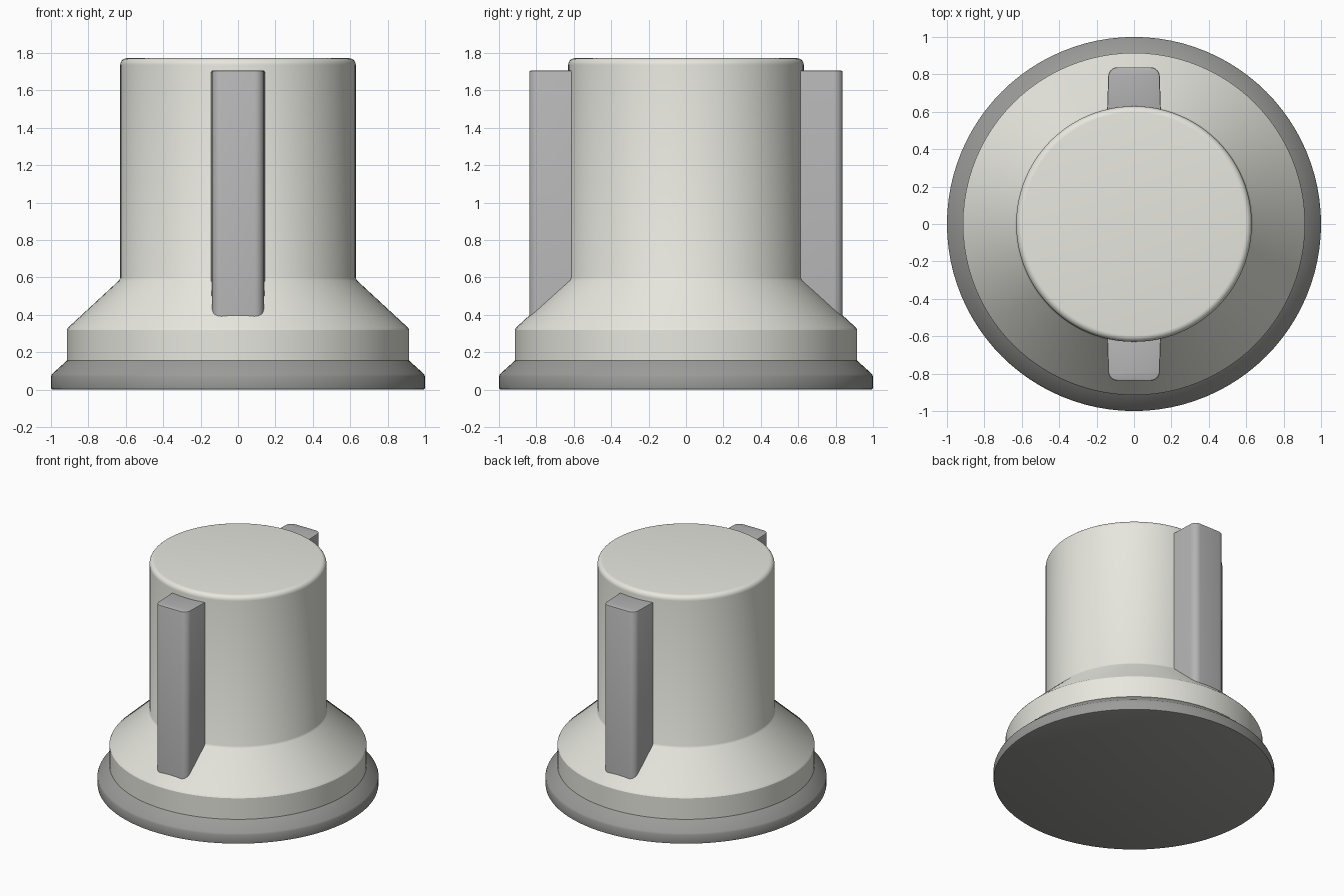
import bpy, bmesh, math

if "Cube" in bpy.data.objects:
    bpy.data.objects.remove(bpy.data.objects["Cube"])

SEG = 96


def material(name, v):
    m = bpy.data.materials.new(name)
    m.diffuse_color = (*v, 1)
    m.use_nodes = True
    m.node_tree.nodes["Principled BSDF"].inputs["Base Color"].default_value = m.diffuse_color
    return m


def finish(name, bm, mat, angle):
    bmesh.ops.recalc_face_normals(bm, faces=bm.faces)
    me = bpy.data.meshes.new(name)
    bm.to_mesh(me)
    bm.free()
    ob = bpy.data.objects.new(name, me)
    bpy.context.collection.objects.link(ob)
    if mat:
        me.materials.append(mat)
    bpy.ops.object.select_all(action='DESELECT')
    ob.select_set(True)
    bpy.context.view_layer.objects.active = ob
    bpy.ops.object.shade_smooth_by_angle(angle=math.radians(angle))
    return ob


def lathe(name, profile, mat=None):
    bm = bmesh.new()
    rings = [[bm.verts.new((r * math.cos(2 * math.pi * i / SEG),
                            r * math.sin(2 * math.pi * i / SEG), z))
              for i in range(SEG)] for r, z in profile]
    for a, b in zip(rings, rings[1:]):
        for i in range(SEG):
            j = (i + 1) % SEG
            bm.faces.new((a[i], a[j], b[j], b[i]))
    bm.faces.new(rings[0])
    bm.faces.new(rings[-1])
    return finish(name, bm, mat, 28)


def rib(name, side, mat):
    # Tapered bar with rounded outer corners, sunk into the cone and barrel
    r, w, out, inner = 0.05, 0.138, 0.838, 0.56
    pts = [(0.145, inner)]
    for sx in (1, -1):
        arc = [math.radians(90 * k / 6) for k in range(7)]
        corner = [(sx * (w - r + r * math.cos(a)), out - r + r * math.sin(a)) for a in arc]
        pts += corner if sx == 1 else corner[::-1]
    pts.append((-0.145, inner))
    bm = bmesh.new()
    low = bm.faces.new([bm.verts.new((x * -side, y * side, 0.3)) for x, y in pts])
    top = bmesh.ops.extrude_face_region(bm, geom=[low])['geom']
    verts = [g for g in top if isinstance(g, bmesh.types.BMVert)]
    bmesh.ops.translate(bm, verts=verts, vec=(0, 0, 1.405))
    rim = [e for e in bm.edges if all(v.co.z > 1.6 for v in e.verts)]
    bmesh.ops.bevel(bm, geom=rim, offset=0.008, segments=2, profile=0.5, affect='EDGES')
    return finish(name, bm, mat, 40)


ring_grey = material("ring_grey", (0.33, 0.33, 0.32))
rib_grey = material("rib_grey", (0.46, 0.46, 0.46))
ivory = material("ivory", (0.8, 0.8, 0.74))

# Base ring with a chamfered upper edge
lathe("base_ring", [(0.99, 0), (0.998, 0.003), (1, 0.012), (1, 0.07), (0.994, 0.084),
                    (0.915, 0.155), (0.85, 0.155)], ring_grey)

# Skirt, cone and barrel of the knob
top_edge = [(0.595 + 0.035 * math.cos(math.radians(a)),
             1.735 + 0.037 * math.sin(math.radians(a))) for a in range(0, 91, 15)]
lathe("knob_body", [(0.9, 0.15), (0.915, 0.152), (0.915, 0.32), (0.908, 0.332),
                    (0.637, 0.583), (0.63, 0.597)] + top_edge, ivory)

# Grip ribs front and back
rib("front_rib", -1, rib_grey)
rib("back_rib", 1, rib_grey)
